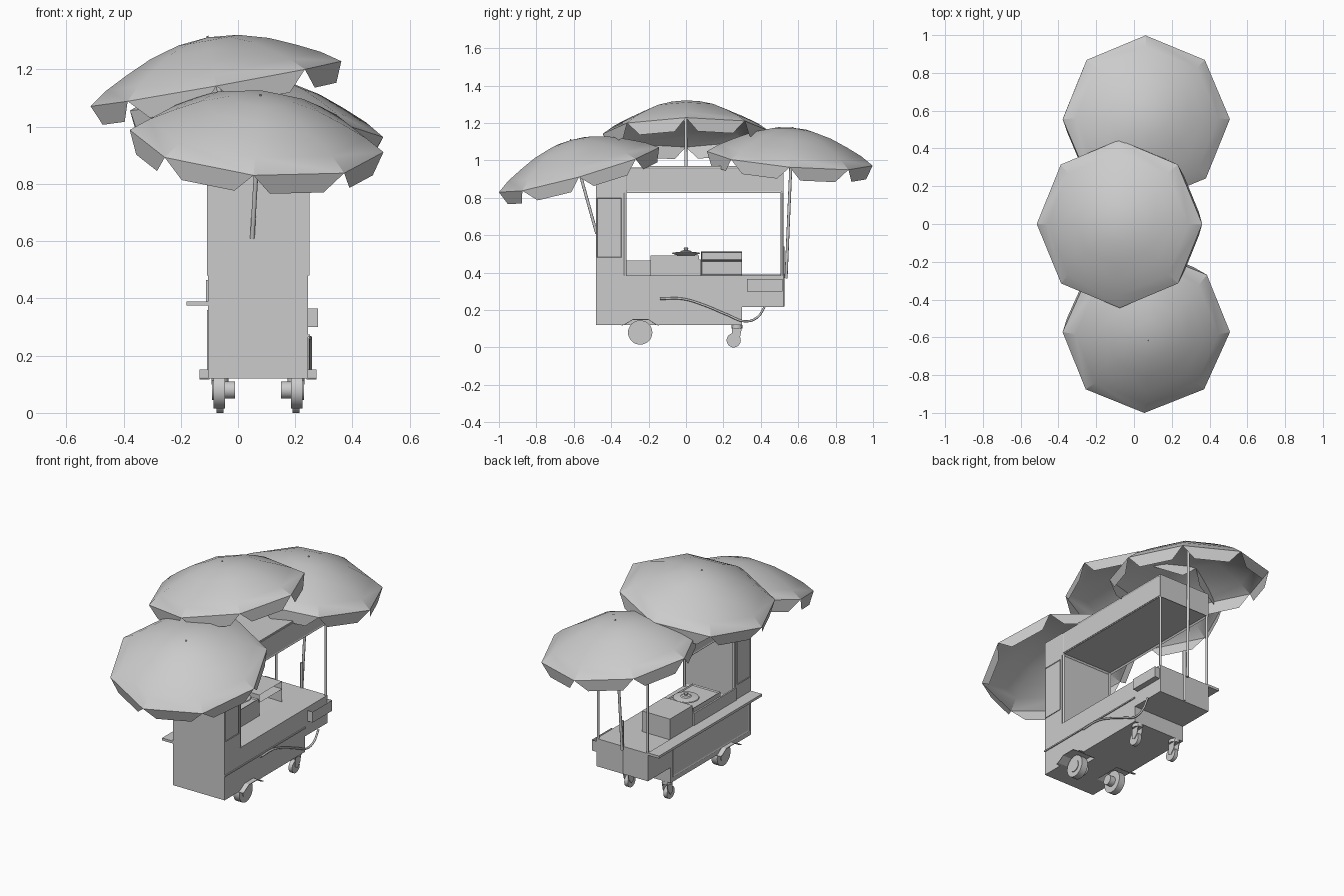
import bpy, bmesh, math
from mathutils import Vector, Matrix

cube = bpy.data.objects.get("Cube")
if cube:
    bpy.data.objects.remove(cube, do_unlink=True)

grey = bpy.data.materials.new("light_grey")
grey.use_nodes = True
COL = (0.6, 0.6, 0.6, 1)
grey.diffuse_color = COL
grey.node_tree.nodes["Principled BSDF"].inputs["Base Color"].default_value = COL

# Cart limits: sides, ends and counter height
XL, XR, YF, YB, CT = -0.105, 0.245, -0.48, 0.52, 0.385
MID = (XL + XR) / 2


def finish(name, bm, smooth=None):
    bmesh.ops.recalc_face_normals(bm, faces=bm.faces)
    me = bpy.data.meshes.new(name)
    bm.to_mesh(me)
    bm.free()
    me.materials.append(grey)
    ob = bpy.data.objects.new(name, me)
    bpy.context.collection.objects.link(ob)
    if smooth:
        bpy.ops.object.select_all(action='DESELECT')
        ob.select_set(True)
        bpy.context.view_layer.objects.active = ob
        bpy.ops.object.shade_smooth_by_angle(angle=math.radians(smooth))
    return ob


def box(name, x, y, z, inset=None, rim=0.01, depth=0.005):
    """Box from ranges; faces looking along the inset direction get a sunk panel."""
    bm = bmesh.new()
    bmesh.ops.create_cube(bm, size=1)
    for v in bm.verts:
        v.co = [(a + b) / 2 + c * (b - a) for (a, b), c in zip((x, y, z), v.co)]
    bm.normal_update()
    if inset:
        faces = [f for f in bm.faces if f.normal.dot(Vector(inset)) > 0.9]
        bmesh.ops.inset_individual(bm, faces=faces, thickness=rim, depth=0)
        bmesh.ops.translate(bm, verts=faces[0].verts, vec=-Vector(inset) * depth)
    return finish(name, bm)


def rod(name, a, b, r, sides=16, r2=None):
    a, b = Vector(a), Vector(b)
    bm = bmesh.new()
    rot = (b - a).to_track_quat('Z', 'Y').to_matrix().to_4x4()
    bmesh.ops.create_cone(bm, cap_ends=True, segments=sides, radius1=r, radius2=r2 or r,
                          depth=(b - a).length, matrix=Matrix.Translation((a + b) / 2) @ rot)
    return finish(name, bm, 40)


def prism(name, x, profile):
    """Side profile in y and z, extruded across x."""
    bm = bmesh.new()
    f = bm.faces.new([bm.verts.new((x[0], y, z)) for y, z in profile])
    g = bmesh.ops.extrude_face_region(bm, geom=[f])
    bmesh.ops.translate(bm, verts=[v for v in g["geom"] if isinstance(v, bmesh.types.BMVert)],
                        vec=(x[1] - x[0], 0, 0))
    return finish(name, bm)


def lathe(name, profile, centre, sides=24):
    bm = bmesh.new()
    vs = [bm.verts.new((r, 0, z)) for r, z in profile]
    es = [bm.edges.new(p) for p in zip(vs, vs[1:])]
    bmesh.ops.spin(bm, geom=vs + es, cent=(0, 0, 0), axis=(0, 0, 1),
                   angle=math.tau, steps=sides)
    bmesh.ops.remove_doubles(bm, verts=bm.verts, dist=0.0005)
    bmesh.ops.translate(bm, verts=bm.verts, vec=centre)
    return finish(name, bm, 35)


def umbrella(name, centre, tilt_x, tilt_y, foot):
    """Eight-sided domed canopy with a flap hanging below each panel."""
    mat = (Matrix.Translation(centre) @ Matrix.Rotation(math.radians(tilt_y), 4, 'Y')
           @ Matrix.Rotation(math.radians(tilt_x), 4, 'X'))
    bm = bmesh.new()
    top = bm.verts.new((0, 0, 0.165))
    rings = []
    for r, z in ((0.105, 0.155), (0.21, 0.125), (0.3, 0.085), (0.38, 0.045), (0.445, 0)):
        rings.append([bm.verts.new((r * math.cos(i * math.tau / 8),
                                    r * math.sin(i * math.tau / 8), z)) for i in range(8)])
    for i in range(8):
        j = (i + 1) % 8
        bm.faces.new((top, rings[0][i], rings[0][j]))
        for p, q in zip(rings, rings[1:]):
            bm.faces.new((p[i], q[i], q[j], p[j]))
        a, b = rings[-1][i], rings[-1][j]
        drop = Vector((0, 0, -0.07))
        low = [bm.verts.new(a.co.lerp(b.co, t) * 0.99 + drop) for t in (0.8, 0.2)]
        bm.faces.new((a, b, *low))
    bm.transform(mat)
    finish(name + "_canopy", bm, 25)
    rod(name + "_pole", foot, mat @ Vector((0, 0, 0.16)), 0.008, 12)
    rod(name + "_tip", mat @ Vector((0, 0, 0.16)), mat @ Vector((0, 0, 0.17)), 0.004, 8)


# Lower cabinet, notched above the wheels on both sides
arch = [(-0.33, 0.12), (-0.285, 0.147), (-0.2, 0.147), (-0.16, 0.12)]
outline = [(0.3, 0.12), (0.3, 0.27), (YF, 0.27), (YF, 0.12)]
prism("cabinet_middle", (-0.01, 0.15), outline)
prism("cabinet_right_side", (XL, -0.01), outline + arch)
prism("cabinet_left_side", (0.15, XR), outline + arch)
box("counter_body", (XL, XR), (YF, YB), (0.27, CT))
box("rear_overhang", (XL, XR), (0.3, YB), (0.215, 0.27))
box("left_rail", (XR, XR + 0.006), (YF, 0.3), (0.266, 0.274))
box("right_cabinet_panel", (XL - 0.004, XL), (-0.46, 0.28), (0.15, 0.36), (-1, 0, 0), 0.012, 0.003)

# Fender lips, wheels and casters on both sides
lip = [(-0.345, 0.117)] + arch + [(-0.145, 0.117)]
lip += [(y, z + 0.004) for y, z in reversed(lip)]
for side, s in (("left", 1), ("right", -1)):
    def px(d):
        return MID + s * d
    prism(side + "_fender_lip", sorted((px(0.17), px(0.205))), lip)
    rod(side + "_wheel_tyre", (px(0.115), -0.245, 0.08), (px(0.156), -0.245, 0.08), 0.065, 32)
    rod(side + "_wheel_cap", (px(0.15), -0.245, 0.08), (px(0.16), -0.245, 0.08), 0.035, 24)
    rod(side + "_wheel_hub", (px(0.08), -0.245, 0.08), (px(0.12), -0.245, 0.08), 0.03, 24)
    rod(side + "_caster_swivel", (px(0.133), 0.272, 0.1), (px(0.133), 0.272, 0.12), 0.03, 20)
    for d in (0.115, 0.147):
        prism(side + "_caster_fork", sorted((px(d), px(d + 0.004))),
              [(0.245, 0.11), (0.3, 0.11), (0.29, 0.06), (0.265, 0.03), (0.245, 0.04)])
    rod(side + "_caster_wheel", (px(0.121), 0.255, 0.038), (px(0.145), 0.255, 0.038), 0.038, 24)
    # Roof posts and column panel
    for end, y in (("front", -0.325), ("rear", 0.513)):
        rod(f"{side}_{end}_post", (px(0.168), y, CT), (px(0.168), y, 0.83), 0.007, 12)
    box(side + "_column_panel", sorted((px(0.175), px(0.179))), (-0.475, -0.345), (0.48, 0.8),
        (s, 0, 0), 0.004, 0.003)
    box(side + "_roof_panel", sorted((px(0.175), px(0.178))), (-0.32, 0.515), (0.832, 0.96),
        (s, 0, 0), 0.005, 0.002)

# Front column and roof
box("front_column", (XL, XR), (YF, -0.332), (CT, 0.965), (0, 1, 0), 0.015, 0.006)
box("roof", (XL, XR), (-0.332, YB), (0.825, 0.962), (0, 0, -1), 0.01, 0.01)
box("roof_lid", (XL, XR), (-0.2, YB), (0.962, 0.969))

# Serving shelf and its guard
box("serving_shelf", (-0.18, XL), (YF, YB), (0.375, 0.39))
box("shelf_guard", (XL - 0.006, XL + 0.004), (-0.332, 0.08), (CT, 0.465))

# Stove, warming box with open tiers, and lid
box("stove", (XL + 0.004, 0.09), (-0.19, 0.08), (CT, 0.47))
box("stove_top", (XL + 0.004, 0.09), (-0.19, 0.07), (0.47, 0.492), (0, 0, 1), 0.006, 0.008)
for tier, z in (("lower", (CT, 0.465)), ("upper", (0.465, 0.512))):
    box(tier + "_warming_box", (XL + 0.004, 0.09), (0.08, 0.3), z, (1, 0, 0), 0.006, 0.1)
lathe("pan_lid", [(0, 0.49), (0.04, 0.49), (0.075, 0.502), (0.072, 0.507), (0.03, 0.512),
                  (0.024, 0.518), (0.01, 0.52), (0.013, 0.532), (0, 0.536)], (0, 0, 0))

# Side tray and rear pole holder
box("side_tray", (XR, 0.28), (0.325, 0.515), (0.3, 0.365), (0, 0, 1), 0.004, 0.05)
rod("pole_holder", (0.07, 0.518, 0.22), (0.07, 0.518, 0.54), 0.008, 12)

# Gas hose along the left side
curve = bpy.data.curves.new("gas_hose", 'CURVE')
curve.dimensions = '3D'
curve.bevel_depth = 0.006
curve.bevel_resolution = 2
path = [(-0.14, 0.26), (-0.02, 0.26), (0.1, 0.225), (0.22, 0.175), (0.32, 0.14),
        (0.38, 0.16), (0.42, 0.215)]
spline = curve.splines.new('BEZIER')
spline.bezier_points.add(len(path) - 1)
for p, (y, z) in zip(spline.bezier_points, path):
    p.co = (0.253, y, z)
    p.handle_left_type = p.handle_right_type = 'AUTO'
curve.materials.append(grey)
bpy.context.collection.objects.link(bpy.data.objects.new("gas_hose", curve))

# Three tilted umbrellas
umbrella("front_umbrella", (0.065, -0.572, 0.95), 15.7, 5, (0.05, -0.478, 0.61))
umbrella("middle_umbrella", (-0.077, 0, 1.15), 1, -10.2, (-0.03, 0, 0.96))
umbrella("rear_umbrella", (0.065, 0.555, 1.01), -5, 6, (0.06, 0.535, 0.37))
